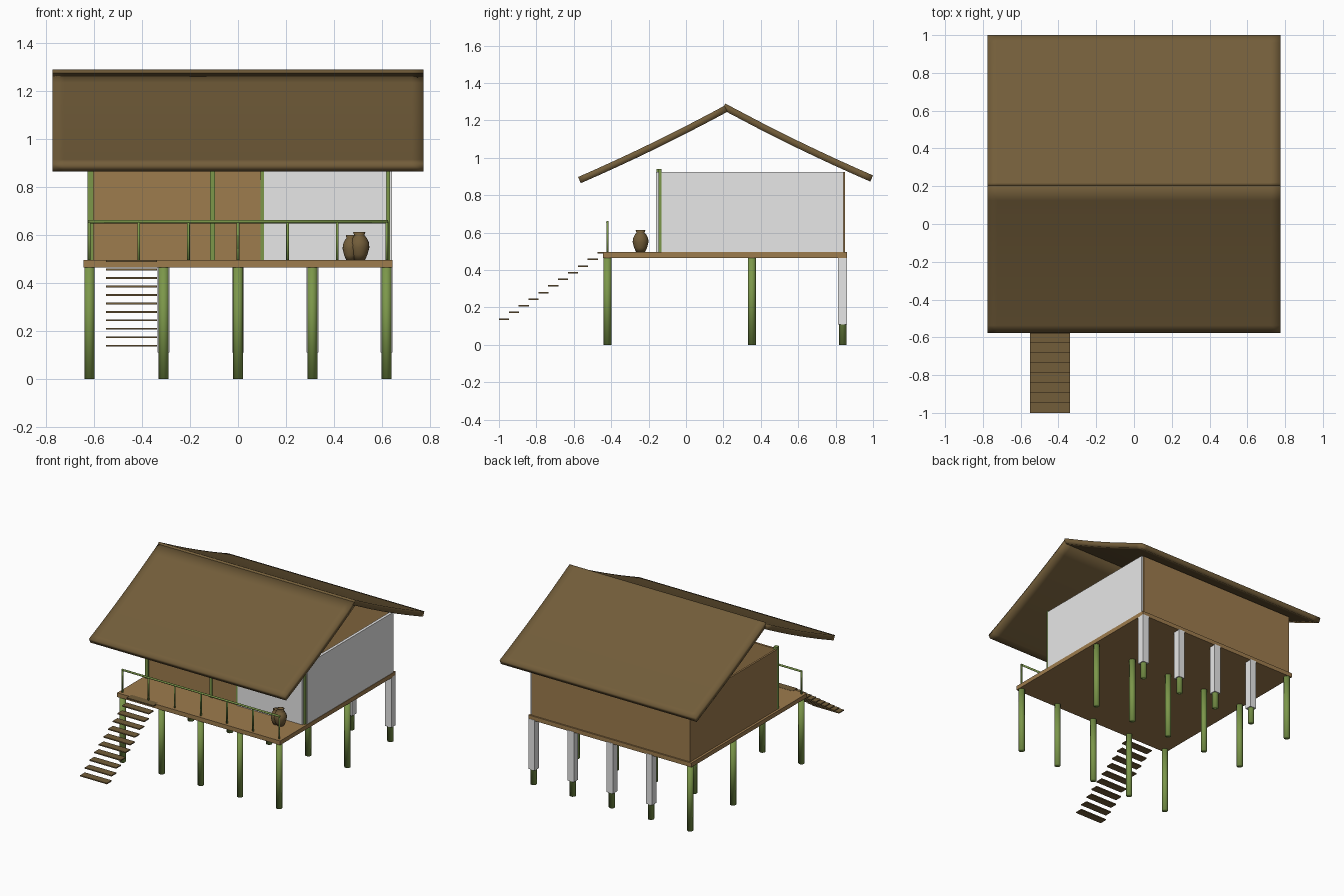
import bpy, bmesh, math
from mathutils import Vector

cube = bpy.data.objects.get("Cube")
if cube:
    bpy.data.objects.remove(cube, do_unlink=True)


def material(name, rgb):
    m = bpy.data.materials.new(name)
    m.use_nodes = True
    m.diffuse_color = (*rgb, 1)
    m.node_tree.nodes["Principled BSDF"].inputs["Base Color"].default_value = (*rgb, 1)
    return m


THATCH = material("dark thatch brown", (0.17, 0.11, 0.042))
WOOD = material("warm wood", (0.34, 0.2, 0.075))
BAMBOO = material("bamboo green", (0.2, 0.31, 0.068))
WHITE = material("plain white", (0.8, 0.8, 0.8))


def finish(name, bm, mat, smooth=False):
    bmesh.ops.recalc_face_normals(bm, faces=bm.faces)
    for f in bm.faces:
        f.smooth = smooth
    mesh = bpy.data.meshes.new(name)
    bm.to_mesh(mesh)
    bm.free()
    mesh.materials.append(mat)
    ob = bpy.data.objects.new(name, mesh)
    bpy.context.collection.objects.link(ob)
    return ob


def box(name, x, y, z, mat):
    """Box from (min, max) pairs."""
    bm = bmesh.new()
    bmesh.ops.create_cube(bm, size=1)
    for v in bm.verts:
        v.co = Vector([(a + b) / 2 + c * (b - a) for c, (a, b) in zip(v.co, (x, y, z))])
    return finish(name, bm, mat)


def rod(name, start, end, radius, mat, sides=12):
    a, b = Vector(start), Vector(end)
    bm = bmesh.new()
    bmesh.ops.create_cone(bm, cap_ends=True, segments=sides, radius1=radius,
                          radius2=radius, depth=(b - a).length)
    turn = (b - a).to_track_quat("Z", "Y")
    for v in bm.verts:
        v.co = turn @ v.co + (a + b) / 2
    return finish(name, bm, mat, True)


def roof_slab(name, ridge_y, ridge_z, direction, length, ridge_loop):
    """Sagging thatch slab running from the ridge down to an eave."""
    thick, half = 0.036, 0.775
    steps = [0, ridge_loop] + [length * i / 8 for i in range(2, 8)] + [length - 0.04, length]
    top, under = [], []
    for s in steps:
        slope = -0.54 + 0.136 * s
        p = Vector((0, ridge_y + direction * s, ridge_z - 0.54 * s + 0.068 * s * s))
        normal = Vector((0, -direction * slope, 1)).normalized()
        top.append(p)
        under.append(p - normal * thick)
    loop = top + under[::-1]
    n = len(loop)
    bm = bmesh.new()
    rings = [[bm.verts.new((x, p.y, p.z)) for p in loop]
             for x in (-half, -half + 0.05, half - 0.05, half)]
    for r, q in zip(rings, rings[1:]):
        for i in range(n):
            j = (i + 1) % n
            bm.faces.new((r[i], r[j], q[j], q[i]))
    for r in (rings[0], rings[-1]):
        for i in range(len(steps) - 1):
            bm.faces.new((r[i], r[i + 1], r[n - 2 - i], r[n - 1 - i]))
    return finish(name, bm, THATCH, True)


def jar(name, x, y, base, radius, height):
    """Lathed pot with a narrow neck and a rim."""
    profile = [(0, 0), (0.55, 0), (0.8, 0.2), (0.98, 0.45), (0.95, 0.62), (0.7, 0.8),
               (0.5, 0.88), (0.6, 1), (0.4, 1), (0.35, 0.85), (0, 0.8)]
    bm = bmesh.new()
    verts = [bm.verts.new((r * radius, 0, z * height)) for r, z in profile]
    edges = [bm.edges.new(pair) for pair in zip(verts, verts[1:])]
    bmesh.ops.spin(bm, geom=verts + edges, cent=(0, 0, 0), axis=(0, 0, 1),
                   angle=math.tau, steps=20)
    bmesh.ops.remove_doubles(bm, verts=bm.verts, dist=0.0005)
    bmesh.ops.translate(bm, verts=bm.verts, vec=(x, y, base))
    return finish(name, bm, THATCH, True)


# Raised deck on three rows of bamboo stilts
FLOOR = 0.495
WALL_TOP = 0.925
box("deck", (-0.645, 0.645), (-0.445, 0.86), (0.465, FLOOR), WOOD)
for row, y in (("front", -0.42), ("middle", 0.352), ("back", 0.838)):
    for i in range(5):
        x = (i - 2) * 0.31
        rod(f"{row}_stilt_{i + 1}", (x, y, 0), (x, y, 0.47), 0.021, BAMBOO)
        if row == "back" and i > 0:
            box(f"stilt_sleeve_{i + 1}", (x - 0.025, x + 0.025),
                (0.812, 0.862), (0.11, 0.47), WHITE)

# Walls, open under the gables
height = (FLOOR, WALL_TOP)
box("right_wall", (-0.628, -0.615), (-0.14, 0.845), height, WOOD)
box("back_wall", (-0.628, 0.628), (0.838, 0.85), height, WOOD)
box("left_wall", (0.622, 0.642), (-0.13, 0.842), height, WHITE)
box("front_wall_wood", (-0.615, 0.1), (-0.147, -0.132), height, WOOD)
box("front_wall_white", (0.108, 0.62), (-0.16, -0.14), height, WHITE)
box("door", (-0.094, 0.094), (-0.153, -0.146), (FLOOR, 0.83), WOOD)

# Bamboo frame posts along the front wall
for name, x0, x1 in (("corner_post_right", -0.628, -0.602), ("door_post_right", -0.117, -0.095),
                     ("door_post_left", 0.094, 0.108), ("corner_post_left", 0.62, 0.634)):
    box(name, (x0, x1), (-0.157 if x0 < 0.6 else -0.147, -0.13), (FLOOR, 0.94), BAMBOO)

# Veranda railing
rod("hand_rail", (-0.625, -0.42, 0.656), (0.625, -0.42, 0.656), 0.007, BAMBOO, 8)
for i in range(7):
    x = (i - 3) * 0.207
    rod(f"rail_post_{i + 1}", (x, -0.42, FLOOR - 0.01), (x, -0.42, 0.656), 0.006, BAMBOO, 8)

# Floating stair treads
for i in range(11):
    y, z = -0.973 + i * 0.0527, 0.138 + i * 0.0354
    box(f"stair_tread_{i + 1}", (-0.55, -0.338), (y - 0.027, y + 0.027),
        (z - 0.004, z + 0.004), THATCH)

# Roof slabs, the rear one standing slightly proud at the ridge
roof_slab("front_roof", 0.205, 1.278, -1, 0.782, 0.08)
roof_slab("back_roof", 0.21, 1.29, 1, 0.79, 0.01)

# Storage jars
jar("small_jar", 0.47, -0.243, FLOOR, 0.034, 0.105)
jar("large_jar", 0.506, -0.243, FLOOR, 0.043, 0.118)
